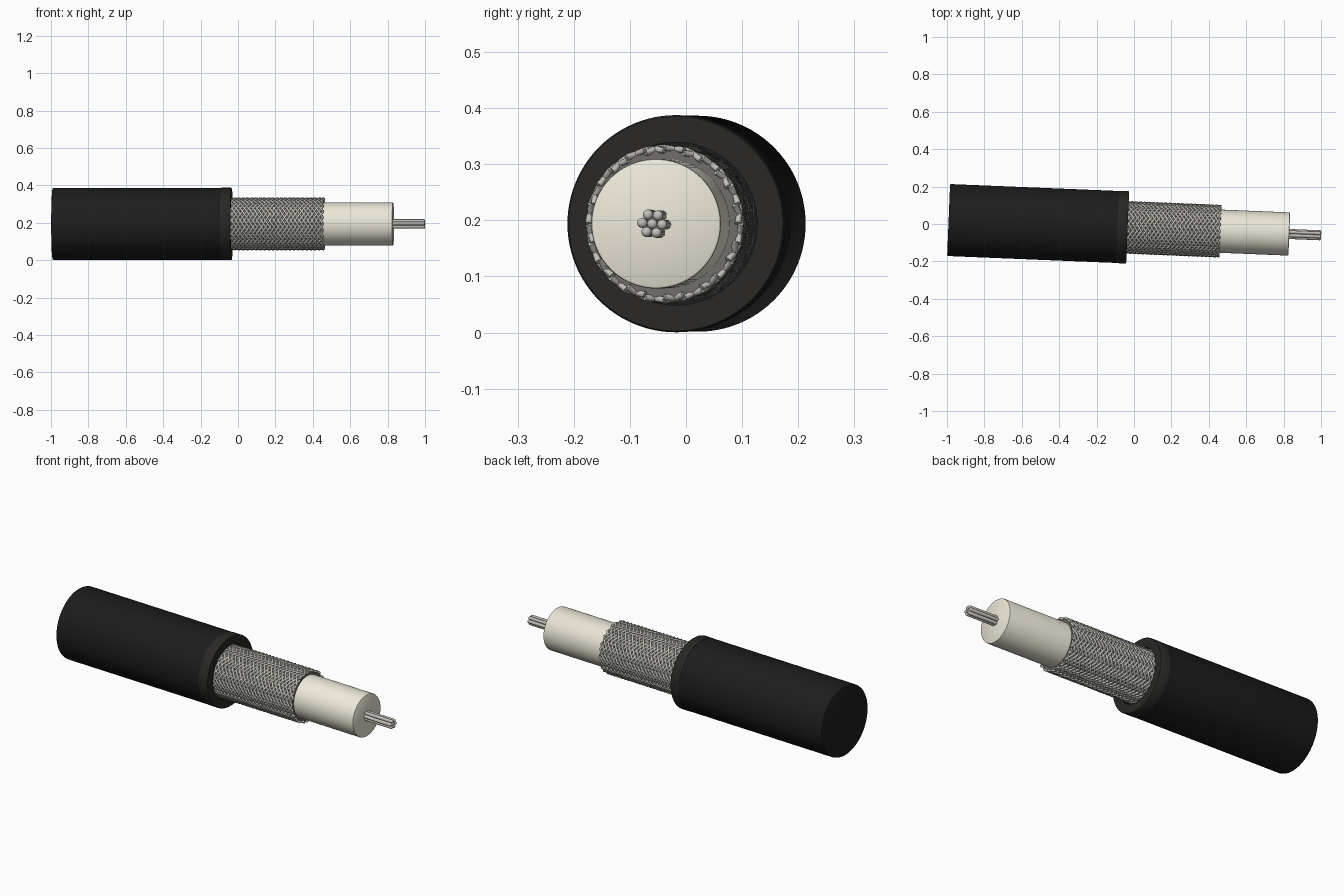
import bpy, math
from mathutils import Matrix

if "Cube" in bpy.data.objects:
    bpy.data.objects.remove(bpy.data.objects["Cube"])

# cable axis: lies along x, turned slightly about z
AXIS = Matrix.Translation((0, -0.0195, 0.194)) @ Matrix.Rotation(-0.041, 4, 'Z')


def material(name, rgb):
    m = bpy.data.materials.new(name)
    m.diffuse_color = (*rgb, 1)
    m.use_nodes = True
    m.node_tree.nodes["Principled BSDF"].inputs["Base Color"].default_value = m.diffuse_color
    return m


BLACK = material("black_rubber", (0.012, 0.012, 0.012))
DARK = material("dark_lip", (0.022, 0.021, 0.019))
CREAM = material("cream_plastic", (0.85, 0.81, 0.70))
METAL = material("braid_metal", (0.52, 0.51, 0.46))
UNDER = material("braid_shadow", (0.16, 0.155, 0.14))
WIRE = material("core_metal", (0.55, 0.52, 0.49))


def lathe(name, profile, mat, seg=96, offset=(0, 0), closed=False):
    """Revolve (x, r) points about the cable axis; r = 0 makes a pole."""
    verts, rings, faces = [], [], []
    for x, r in profile:
        n = 1 if r == 0 else seg
        rings.append([len(verts) + i for i in range(n)])
        for i in range(n):
            a = 2 * math.pi * i / seg
            verts.append((x, offset[0] + r * math.cos(a), offset[1] + r * math.sin(a)))
    pairs = list(zip(rings, rings[1:]))
    if closed:
        pairs.append((rings[-1], rings[0]))
    for p, q in pairs:
        for i in range(seg):
            j = (i + 1) % seg
            quad = [p[i % len(p)], p[j % len(p)], q[j % len(q)], q[i % len(q)]]
            faces.append(list(dict.fromkeys(quad))[::-1])
    me = bpy.data.meshes.new(name)
    me.from_pydata(verts, [], faces)
    me.materials.append(mat)
    ob = bpy.data.objects.new(name, me)
    bpy.context.collection.objects.link(ob)
    ob.matrix_world = AXIS
    bpy.ops.object.select_all(action='DESELECT')
    ob.select_set(True)
    bpy.context.view_layer.objects.active = ob
    bpy.ops.object.shade_smooth_by_angle(angle=math.radians(40))
    return ob


# outer jacket with a closed rear end
lathe("outer_jacket", [(-0.992, 0), (-0.992, 0.187), (-0.990, 0.191), (-0.985, 0.1925),
                       (-0.088, 0.1925), (-0.088, 0)], BLACK)

# cut lip of the jacket around the braid
lathe("jacket_lip", [(-0.088, 0.145), (-0.088, 0.1935), (-0.037, 0.1935),
                     (-0.034, 0.191), (-0.034, 0.145)], DARK, closed=True)

# dark sleeve below the braid
lathe("braid_sleeve", [(-0.088, 0.114), (-0.088, 0.132), (0.455, 0.132), (0.455, 0.114)],
      UNDER, closed=True)

# woven braid: helices in both directions passing over and under each other
COUNT, STEPS, X0, X1, TURNS = 24, 72, -0.085, 0.459, 1.0
cu = bpy.data.curves.new("braided_shield", 'CURVE')
cu.dimensions = '3D'
cu.bevel_depth = 0.006
cu.bevel_resolution = 1
cu.use_fill_caps = True
cu.materials.append(METAL)
for side in (1, -1):
    for k in range(COUNT):
        sp = cu.splines.new('POLY')
        sp.points.add(STEPS)
        sp.use_smooth = True
        for i, pt in enumerate(sp.points):
            t = i / STEPS
            a = 2 * math.pi * (k / COUNT + side * TURNS * t)
            wave = math.cos(COUNT * TURNS * math.pi * t + k * math.pi)
            r = 0.1335 + side * 0.0025 * wave
            pt.co = (X0 + (X1 - X0) * t, r * math.cos(a), r * math.sin(a), 1)
braid = bpy.data.objects.new("braided_shield", cu)
bpy.context.collection.objects.link(braid)
braid.matrix_world = AXIS

# inner insulation
lathe("inner_insulation", [(-0.088, 0), (-0.088, 0.1155), (0.825, 0.1155), (0.829, 0.1145),
                           (0.831, 0.111), (0.831, 0)], CREAM)

# stranded core: one centre strand and six around it
R = 0.009
strand = [(0.80, 0), (0.80, R), (0.995, R), (0.999, R * 0.8), (1.001, R * 0.4), (1.002, 0)]
lathe("core_strand_centre", strand, WIRE, 20)
for i in range(6):
    a = math.radians(55 + 60 * i)
    lathe(f"core_strand_{i + 1}", strand, WIRE, 20,
          (0.0178 * math.cos(a), 0.0178 * math.sin(a)))
